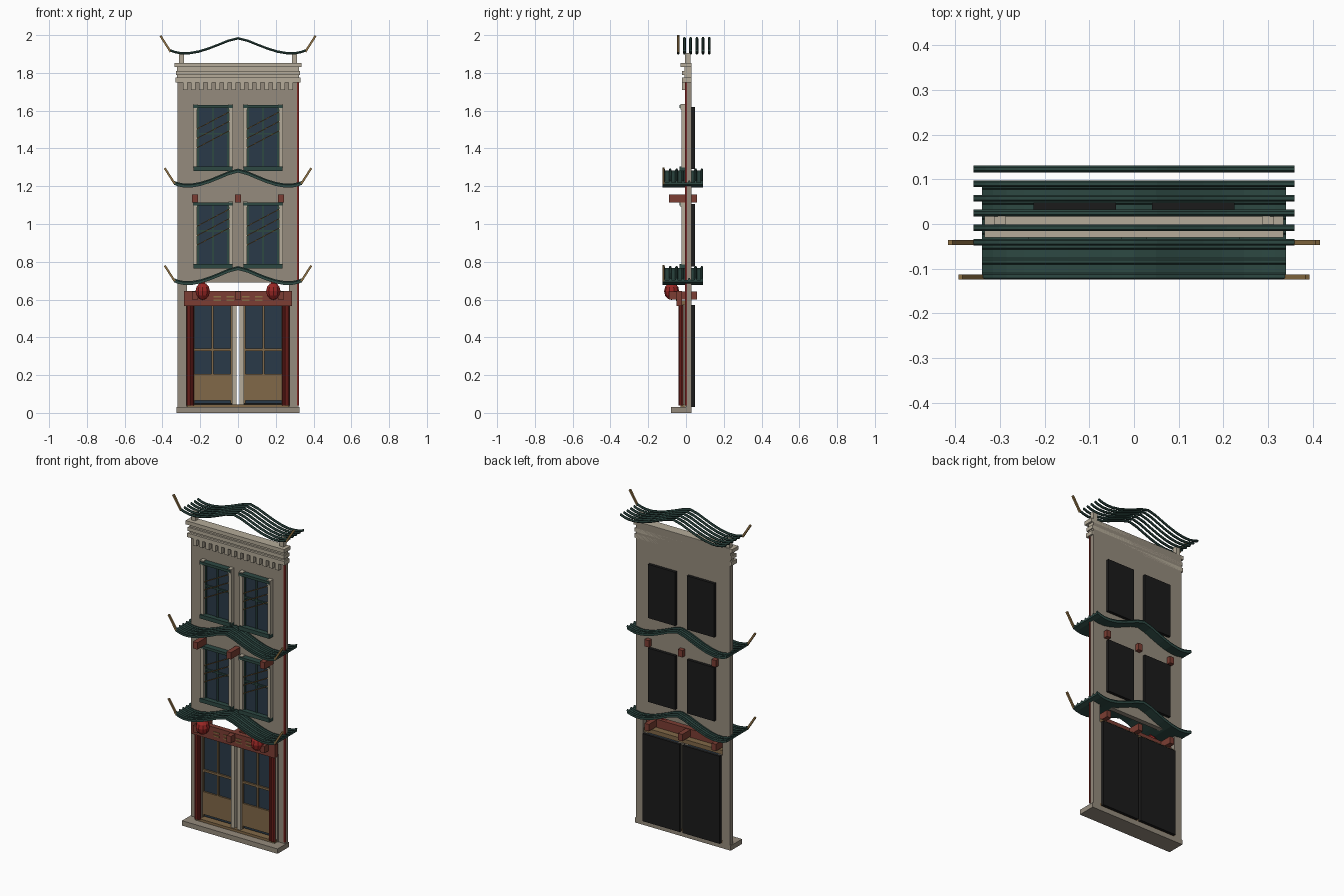
import bpy, bmesh, math
from mathutils import Vector, Matrix

if "Cube" in bpy.data.objects:
    bpy.data.objects.remove(bpy.data.objects["Cube"])

COLOURS = {
    "wall_stone": (0.30, 0.26, 0.205), "pale_trim": (0.46, 0.41, 0.32),
    "roof_green": (0.026, 0.065, 0.055), "column_red": (0.22, 0.02, 0.016),
    "beam_red": (0.20, 0.048, 0.033), "lantern_red": (0.32, 0.02, 0.018),
    "glass_blue": (0.023, 0.042, 0.065), "door_tan": (0.22, 0.14, 0.065),
    "backing_black": (0.011, 0.011, 0.011), "gold": (0.28, 0.17, 0.06),
}
MATS = {}
for key, col in COLOURS.items():
    MATS[key] = bpy.data.materials.new(key)
    MATS[key].diffuse_color = (*col, 1)


def finish(name, bm, mat):
    bmesh.ops.recalc_face_normals(bm, faces=bm.faces)
    me = bpy.data.meshes.new(name)
    bm.to_mesh(me)
    bm.free()
    me.materials.append(MATS[mat])
    ob = bpy.data.objects.new(name, me)
    bpy.context.collection.objects.link(ob)
    return ob


def box(name, mat, x, y, z):
    """Box from (min, max) ranges."""
    bm = bmesh.new()
    size = Matrix.Diagonal((x[1] - x[0], y[1] - y[0], z[1] - z[0], 1))
    mid = Matrix.Translation([(a[0] + a[1]) / 2 for a in (x, y, z)])
    bmesh.ops.create_cube(bm, size=1, matrix=mid @ size)
    return finish(name, bm, mat)


def bar(name, mat, a, b, w):
    """Square bar between two points."""
    a, b = Vector(a), Vector(b)
    d = b - a
    bm = bmesh.new()
    m = Matrix.Translation((a + b) / 2) @ d.to_track_quat('Z', 'Y').to_matrix().to_4x4()
    bmesh.ops.create_cube(bm, size=1, matrix=m @ Matrix.Diagonal((w, w, d.length, 1)))
    return finish(name, bm, mat)


def sweep(name, mat, path, section):
    """Sweep a (y, z) section along an (x, z) path."""
    bm = bmesh.new()
    rings = [[bm.verts.new((px, y, pz + z)) for y, z in section] for px, pz in path]
    n = len(section)
    for r, s in zip(rings, rings[1:]):
        for i in range(n):
            bm.faces.new((r[i], r[(i + 1) % n], s[(i + 1) % n], s[i]))
    bm.faces.new(rings[0])
    bm.faces.new(rings[-1])
    return finish(name, bm, mat)


HALF = [(0, 0), (.05, -.013), (.1, -.034), (.15, -.054), (.2, -.07),
        (.25, -.079), (.29, -.079), (.32, -.073), (.345, -.064)]


def eave_path(peak, sx=1.0):
    right = [(x * sx, peak + z) for x, z in HALF]
    return [(-x, z) for x, z in reversed(right[1:])] + right


def rib_section(y, r, n=6):
    return [(y + r * math.cos(2 * math.pi * i / n), r * math.sin(2 * math.pi * i / n))
            for i in range(n)]


# wall: two ground floor piers and the solid upper storeys
for s, side in ((-1, "left"), (1, "right")):
    box(side + "_pier", "wall_stone", sorted((s * .27, s * .32)), (0, .03), (.03, .69))
box("upper_wall", "wall_stone", (-.32, .32), (0, .03), (.69, 1.85))
box("edge_strip", "column_red", (.313, .322), (-.004, .004), (.04, 1.75))
box("base_step", "wall_stone", (-.325, .325), (-.08, .03), (0, .03))
box("threshold", "door_tan", (-.27, .27), (-.03, .03), (.03, .045))

# cornice bands and dentils
for i, (z0, z1, d, w) in enumerate(((1.75, 1.775, .022, .33), (1.788, 1.81, .02, .328),
                                    (1.83, 1.853, .03, .335))):
    box(f"cornice_band_{i}", "pale_trim", (-w, w), (-d, .03), (z0, z1))
box("cornice_back", "pale_trim", (-.322, .322), (-.008, .028), (1.75, 1.84))
for i in range(14):
    x = -.28 + i * .0431
    box(f"dentil_{i}", "pale_trim", (x - .012, x + .012), (-.022, .001), (1.71, 1.752))

# windows
for floor, z in (("lower", .765), ("upper", 1.28)):
    for s, side in ((-1, "left"), (1, "right")):
        n = f"{floor}_{side}_window_"
        c = s * .1325
        box(n + "glass", "glass_blue", (c - .09, c + .09), (-.005, .002), (z + .02, z + .34))
        box(n + "backing", "backing_black", (c - .0925, c + .0925), (.028, .048), (z + .01, z + .34))
        box(n + "sill", "roof_green", (c - .104, c + .104), (-.035, 0), (z, z + .024))
        box(n + "lintel", "roof_green", (c - .104, c + .104), (-.035, 0), (z + .334, z + .35))
        for t in (-1, 1):
            j = c + t * .095
            box(n + f"jamb_{t}", "pale_trim", (j - .01, j + .01), (-.025, 0), (z + .02, z + .336))
            box(n + f"cap_{t}", "pale_trim", (j - .012, j + .012), (-.03, 0), (z + .325, z + .354))
            f = c + t * .08
            box(n + f"frame_{t}", "roof_green", (f - .005, f + .005), (-.012, 0), (z + .02, z + .336))
        box(n + "mullion", "roof_green", (c - .005, c + .005), (-.012, 0), (z + .02, z + .336))
        box(n + "rail", "roof_green", (c - .085, c + .085), (-.012, 0), (z + .193, z + .203))
        for k in range(3):
            zz = z + .123 + .05 * k
            bar(n + f"slat_{k}", "gold", (c - .085, -.018, zz), (c + .085, -.018, zz + .09), .005)

# doors
for s, side in ((-1, "left"), (1, "right")):
    n = side + "_door_"
    c = s * .135
    box(n + "backing", "backing_black", (c - .126, c + .126), (.03, .048), (.032, .57))
    box(n + "glass", "glass_blue", (c - .105, c + .105), (.004, .03), (.05, .57))
    box(n + "panel", "door_tan", (c - .1, c + .1), (-.006, .006), (.066, .205))
    box(n + "mid_rail", "door_tan", (c - .1, c + .1), (-.006, .006), (.328, .341))
    box(n + "mullion", "door_tan", (c - .005, c + .005), (-.006, .006), (.2, .57))
    for t in (-1, 1):
        f = c + t * .1
        box(n + f"stile_{t}", "door_tan", (f - .004, f + .004), (-.006, .006), (.05, .57))
    box(side + "_centre_post", "pale_trim", sorted((s * .009, s * .032)), (-.022, .028), (.04, .57))
    box(side + "_outer_jamb", "wall_stone", sorted((s * .238, s * .275)), (-.008, .028), (.03, .57))
    # red columns
    for k, (x, r) in enumerate(((.243, .01), (.26, .013))):
        bm = bmesh.new()
        bmesh.ops.create_cone(bm, cap_ends=True, segments=10, radius1=r, radius2=r, depth=.53,
                              matrix=Matrix.Translation((s * x, -.027, .305)))
        finish(f"{side}_column_{k}", bm, "column_red")
    # lanterns
    bm = bmesh.new()
    bmesh.ops.create_uvsphere(bm, u_segments=10, v_segments=6, radius=.04,
                              matrix=Matrix.Translation((s * .187, -.076, .644))
                              @ Matrix.Diagonal((1, 1, 1.15, 1)))
    finish(side + "_lantern", bm, "lantern_red")
    box(side + "_lantern_cap", "lantern_red", (s * .187 - .012, s * .187 + .012),
        (-.088, -.064), (.68, .697))

# lintel beam with gold inlays and the header behind it
box("lintel_beam", "beam_red", (-.285, .285), (-.05, -.02), (.565, .645))
box("door_header", "door_tan", (-.27, .27), (-.02, .02), (.57, .595))
for x in (-.11, -.04, .04, .11):
    for z in (.592, .612):
        box("beam_inlay", "gold", (x - .02, x + .02), (-.054, -.049), (z, z + .007))

# projecting beam ends
for tag, z in (("lower", .6), ("upper", 1.115)):
    for x in (-.228, 0, .228):
        box(tag + "_beam_end", "beam_red", (x - .015, x + .015), (-.09, .057), (z, z + .042))

# tiled eaves with ribs and upturned horns
for tag, peak in (("lower", .762), ("middle", 1.278)):
    path = eave_path(peak, .985)
    sweep(tag + "_eave", "roof_green", path,
          [(-.124, -.006), (.09, -.006), (.09, .006), (-.124, .006)])
    for k in range(7):
        y = -.117 + k * .0335
        sweep(f"{tag}_eave_rib_{k}", "roof_green", [(x, z + .009) for x, z in path],
              rib_section(y, .007))
    for s in (-1, 1):
        bar(tag + "_horn", "gold", (s * .335, -.119, peak - .065),
            (s * .388, -.119, peak + .018), .011)

# open top roof: ribs only, on two posts
for k in range(6):
    sweep(f"top_roof_rib_{k}", "roof_green", eave_path(1.983, 1.04),
          rib_section(-.041 + k * .0328, .0075))
for s in (-1, 1):
    bar("top_horn", "gold", (s * .357, -.041, 1.912), (s * .411, -.041, 1.997), .011)
    box("roof_post", "pale_trim", (s * .3 - .013, s * .3 + .013), (-.005, .025), (1.85, 1.905))

for m in bpy.data.materials:
    if m.users and not m.is_grease_pencil:
        m.use_nodes = True
        m.node_tree.nodes["Principled BSDF"].inputs["Base Color"].default_value = m.diffuse_color
